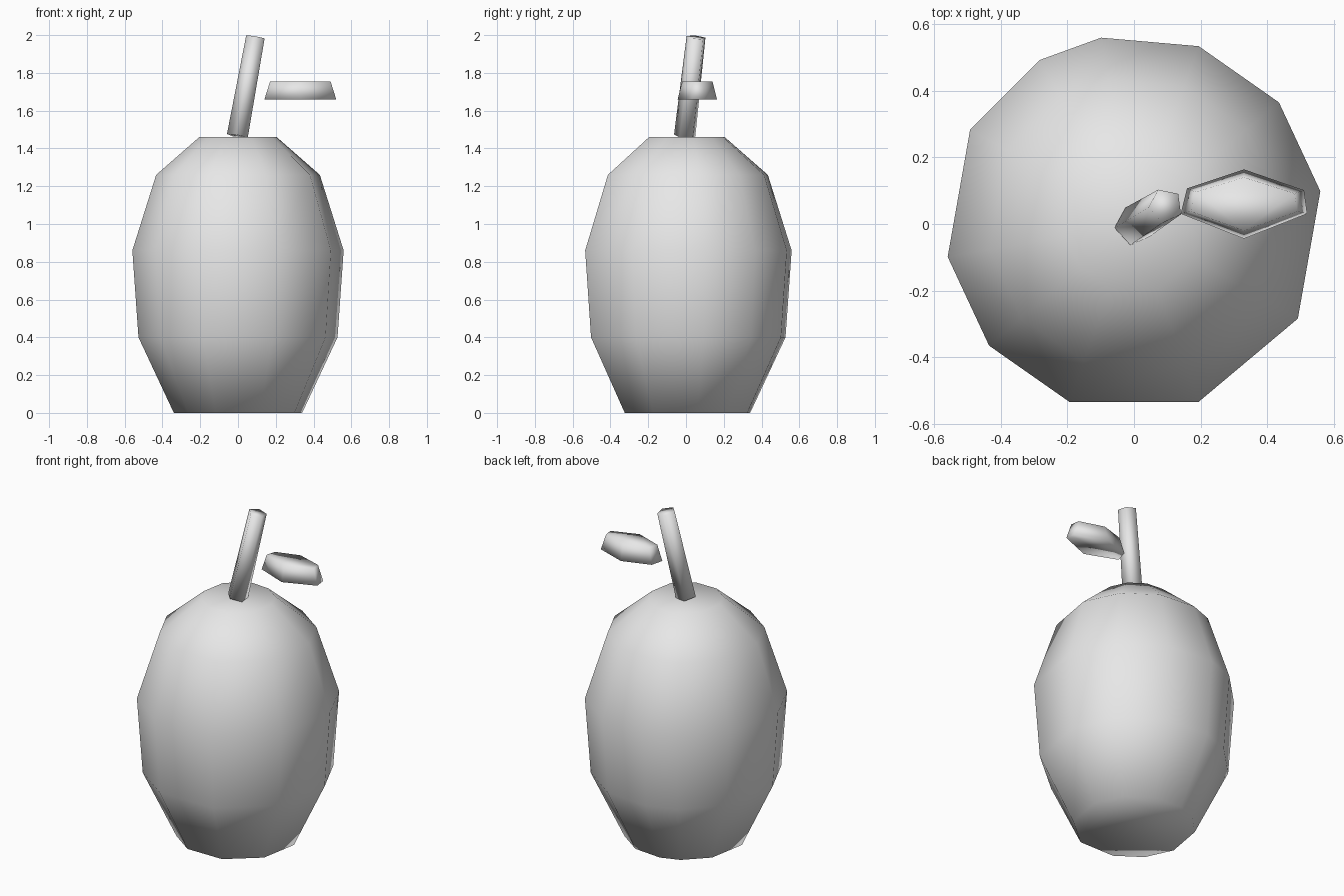
import bpy, bmesh
from math import radians, sin, cos, tau
from mathutils import Vector

cube = bpy.data.objects.get("Cube")
if cube:
    bpy.data.objects.remove(cube, do_unlink=True)

GREY = (0.8, 0.8, 0.8, 1)
grey = bpy.data.materials.new("light_grey")
grey.use_nodes = True
grey.diffuse_color = GREY
for node in grey.node_tree.nodes:
    if node.type == 'BSDF_PRINCIPLED':
        node.inputs["Base Color"].default_value = GREY


def loft(name, rings):
    """Skin a list of point rings, cap both ends and shade smoothly."""
    bm = bmesh.new()
    rows = [[bm.verts.new(p) for p in ring] for ring in rings]
    n = len(rows[0])
    for low, high in zip(rows, rows[1:]):
        for i in range(n):
            j = (i + 1) % n
            bm.faces.new((low[i], low[j], high[j], high[i]))
    bm.faces.new(rows[0][::-1])
    bm.faces.new(rows[-1])
    bmesh.ops.recalc_face_normals(bm, faces=bm.faces)
    for face in bm.faces:
        face.smooth = True
    mesh = bpy.data.meshes.new(name)
    bm.to_mesh(mesh)
    bm.free()
    mesh.materials.append(grey)
    obj = bpy.data.objects.new(name, mesh)
    bpy.context.collection.objects.link(obj)
    return obj


# Fruit body: slightly irregular facets around a barrel profile
angles = [radians(a) for a in (10, 40, 70, 100, 120, 150, 190, 220, 250, 290, 330)]
profile = [(0.345, 0), (0.535, 0.4), (0.568, 0.86), (0.44, 1.26), (0.208, 1.46)]
loft("fruit_body", [[(r * cos(a), r * sin(a), z) for a in angles] for r, z in profile])

# Leaning stem, its ends square to its axis
start, end = Vector((0, -0.005, 1.465)), Vector((0.095, 0.055, 1.988))
turn = Vector((0, 0, 1)).rotation_difference(end - start)
loft("stem", [[c + turn @ Vector((r * cos(tau * i / 5 + 0.75), r * sin(tau * i / 5 + 0.75), 0))
               for i in range(5)]
              for c, r in ((start, 0.06), (end, 0.053))])

# Thick leaf, wider at its flat underside
outline = [(-1, -0.28), (0, -1), (1, -0.28), (0.95, 0.4), (0, 1), (-0.9, 0.45)]
loft("leaf", [[(0.33 + w * x, 0.06 + d * y, z) for x, y in outline]
              for w, d, z in ((0.19, 0.104, 1.66), (0.16, 0.08, 1.755))])
